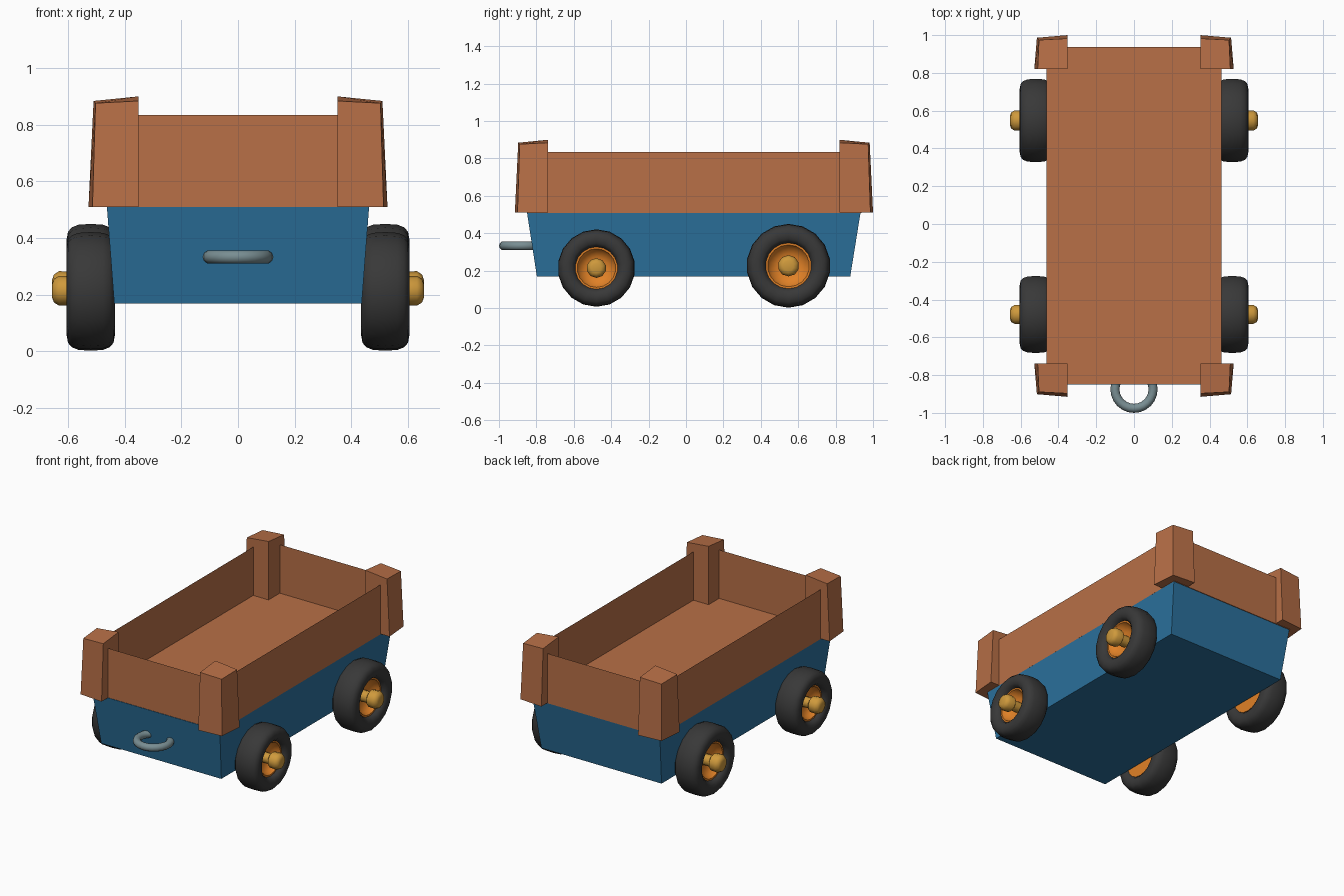
import bpy, bmesh, math
from mathutils import Vector

if "Cube" in bpy.data.objects:
    bpy.data.objects.remove(bpy.data.objects["Cube"])


def material(name, rgb):
    m = bpy.data.materials.new(name)
    m.diffuse_color = (*rgb, 1)
    m.use_nodes = True
    m.node_tree.nodes["Principled BSDF"].inputs["Base Color"].default_value = m.diffuse_color
    return m


WOOD = material("brown wood", (0.48, 0.16, 0.063))
BLUE = material("blue paint", (0.024, 0.165, 0.335))
RUBBER = material("dark rubber", (0.04, 0.04, 0.04))
ORANGE = material("orange hub", (0.75, 0.22, 0.02))
GOLD = material("gold knob", (0.62, 0.32, 0.045))
STEEL = material("grey steel", (0.19, 0.27, 0.29))


def finish(name, bm, mat, smooth=None):
    bmesh.ops.recalc_face_normals(bm, faces=bm.faces)
    me = bpy.data.meshes.new(name)
    bm.to_mesh(me)
    bm.free()
    me.materials.append(mat)
    ob = bpy.data.objects.new(name, me)
    bpy.context.collection.objects.link(ob)
    if smooth:
        bpy.ops.object.select_all(action='DESELECT')
        ob.select_set(True)
        bpy.context.view_layer.objects.active = ob
        bpy.ops.object.shade_smooth_by_angle(angle=math.radians(smooth))
    return ob


def prism(bottom, top):
    """Join two loops of four points into a closed block."""
    bm = bmesh.new()
    b = [bm.verts.new(p) for p in bottom]
    t = [bm.verts.new(p) for p in top]
    bm.faces.new(b)
    top_face = bm.faces.new(t)
    for i in range(4):
        j = (i + 1) % 4
        bm.faces.new((b[i], b[j], t[j], t[i]))
    return bm, top_face


def rect(x, y0, y1, z):
    return [(-x, y0, z), (x, y0, z), (x, y1, z), (-x, y1, z)]


def lathe(name, profile, side, y, z, mat, steps, smooth):
    """Spin (x, radius) points around the wheel axis."""
    bm = bmesh.new()
    vs = [bm.verts.new((side * x, y, z + r)) for x, r in profile]
    es = [bm.edges.new(p) for p in zip(vs, vs[1:])]
    bmesh.ops.spin(bm, geom=vs + es, cent=(0, y, z), axis=(1, 0, 0),
                   angle=math.tau, steps=steps, use_duplicate=False)
    bmesh.ops.remove_doubles(bm, verts=bm.verts, dist=1e-4)
    return finish(name, bm, mat, smooth)


# Tapered blue body
bm, _ = prism(rect(0.437, -0.797, 0.878, 0.168), rect(0.463, -0.85, 0.933, 0.51))
finish("body", bm, BLUE)

# Open wooden tray: the top is inset and pushed down
bm, top = prism(rect(0.463, -0.847, 0.937, 0.508), rect(0.463, -0.847, 0.937, 0.835))
bmesh.ops.inset_region(bm, faces=[top], thickness=0.112)
new = bmesh.ops.extrude_discrete_faces(bm, faces=[top])["faces"][0]
for v in new.verts:
    v.co.z = 0.516
finish("tray", bm, WOOD)

# Leaning corner posts
for s, sn in ((-1, "left"), (1, "right")):
    for e, yi, yo, en in ((-1, -0.738, -0.915, "front"), (1, 0.82, 1.0, "back")):
        xi = s * 0.352
        lo = [(xi, yi, 0.51), (s * 0.528, yi, 0.51),
              (s * 0.514, yo - e * 0.014, 0.51), (xi, yo, 0.51)]
        hi = [(xi, yi, 0.90), (s * 0.51, yi, 0.884),
              (s * 0.503, yo - e * 0.026, 0.876), (xi, yo - e * 0.018, 0.884)]
        bm, _ = prism(lo, hi)
        finish(f"{en}_{sn}_post", bm, WOOD)

# Wheels: tyre, dished hub and knob
for s, sn in ((-1, "left"), (1, "right")):
    for y, r, en in ((-0.479, 0.207, "front"), (0.548, 0.224, "back")):
        z = 0.002 + (0.224 if en == "back" else 0.212)
        k = r / 0.224
        hub = 0.116 * k
        mid, half = (r + hub) / 2, (r - hub) / 2
        tyre = []
        for i in range(17):
            a = math.tau * i / 16
            c, n = math.cos(a), math.sin(a)
            tyre.append((0.52 + 0.085 * math.copysign(abs(n) ** 0.7, n),
                         mid - half * math.copysign(abs(c) ** 0.75, c)))
        lathe(f"{en}_{sn}_tyre", tyre, s, y, z, RUBBER, 18, 50)
        dish = [(0.45, 0), (0.45, hub + 0.012), (0.572, hub + 0.008),
                (0.572, hub - 0.004), (0.545, hub * 0.85), (0.525, hub * 0.55), (0.52, 0)]
        lathe(f"{en}_{sn}_hub", dish, s, y, z, ORANGE, 18, 50)
        knob = [(0.50, 0), (0.50, 0.036 * k), (0.575, 0.036 * k), (0.588, 0.055 * k),
                (0.632, 0.057 * k), (0.65, 0.045 * k), (0.656, 0.028 * k), (0.656, 0)]
        lathe(f"{en}_{sn}_knob", knob, s, y, z, GOLD, 10, 40)

# Towing ring, half sunk in the front
bpy.ops.mesh.primitive_torus_add(location=(0, -0.875, 0.333), major_radius=0.101,
                                 minor_radius=0.024, major_segments=24, minor_segments=10)
ring = bpy.context.object
ring.name = "tow_ring"
ring.data.materials.append(STEEL)
bpy.ops.object.shade_smooth_by_angle(angle=math.radians(60))
